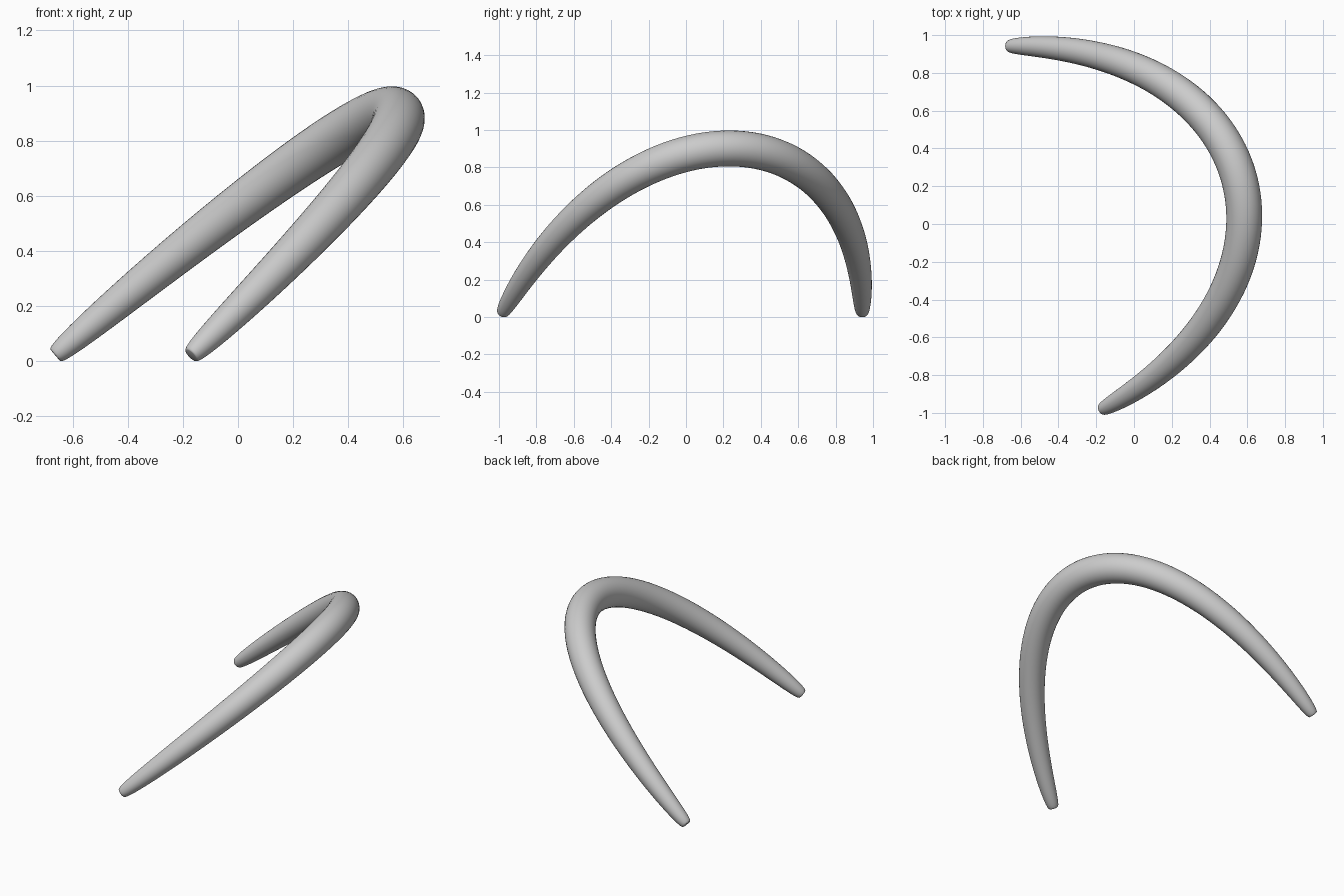
import bpy, bmesh, math
from mathutils import Vector

cube = bpy.data.objects.get("Cube")
if cube:
    bpy.data.objects.remove(cube, do_unlink=True)

# Tilted plane of the arch: foot-to-foot axis, rise axis and plane normal
MIDDLE = Vector((-0.417, -0.02, 0.02))
ACROSS = Vector((-0.2485, 0.9686, 0)).normalized()
RISE = Vector((0.729, 0.187, 0.658)).normalized()
NORMAL = ACROSS.cross(RISE).normalized()

HALF_WIDTH, SHOULDER, HANDLE = 0.993, 0.67, 1.785
RINGS, SIDES = 96, 32


def centre(t):
    """Symmetric cubic arch in the plane."""
    s = 1 - t
    u = HALF_WIDTH * (t**3 - s**3) + SHOULDER * 3 * t * s * (t - s)
    return MIDDLE + ACROSS * u + RISE * (HANDLE * 3 * t * s)


def radius(t):
    """Thick at the crown, tapered quickly to blunt tips."""
    return 0.026 + 0.07 * max(0, math.sin(math.pi * t)) ** 0.42


# Horn: round section swept along the arch, rings packed towards the tips
bm = bmesh.new()
rings = []
for i in range(RINGS + 1):
    t = 0.5 - 0.5 * math.cos(math.pi * i / RINGS)
    tangent = (centre(t + 0.001) - centre(t - 0.001)).normalized()
    side = tangent.cross(NORMAL)
    r = radius(t)
    ring = []
    for k in range(SIDES):
        a = 2 * math.pi * k / SIDES
        ring.append(bm.verts.new(centre(t) + (side * math.cos(a) + NORMAL * math.sin(a)) * r))
    rings.append(ring)
for a, b in zip(rings, rings[1:]):
    for k in range(SIDES):
        n = (k + 1) % SIDES
        bm.faces.new((a[k], a[n], b[n], b[k]))
bm.faces.new(rings[0])
bm.faces.new(rings[-1])
bmesh.ops.recalc_face_normals(bm, faces=bm.faces)

mesh = bpy.data.meshes.new("curved_horn")
bm.to_mesh(mesh)
bm.free()
horn = bpy.data.objects.new("curved_horn", mesh)
bpy.context.collection.objects.link(horn)

grey = bpy.data.materials.new("plain_grey")
grey.use_nodes = True
colour = (0.6, 0.6, 0.6, 1)
grey.diffuse_color = colour
grey.node_tree.nodes["Principled BSDF"].inputs["Base Color"].default_value = colour
mesh.materials.append(grey)

bpy.context.view_layer.objects.active = horn
horn.select_set(True)
bpy.ops.object.shade_smooth_by_angle(angle=math.radians(40))
